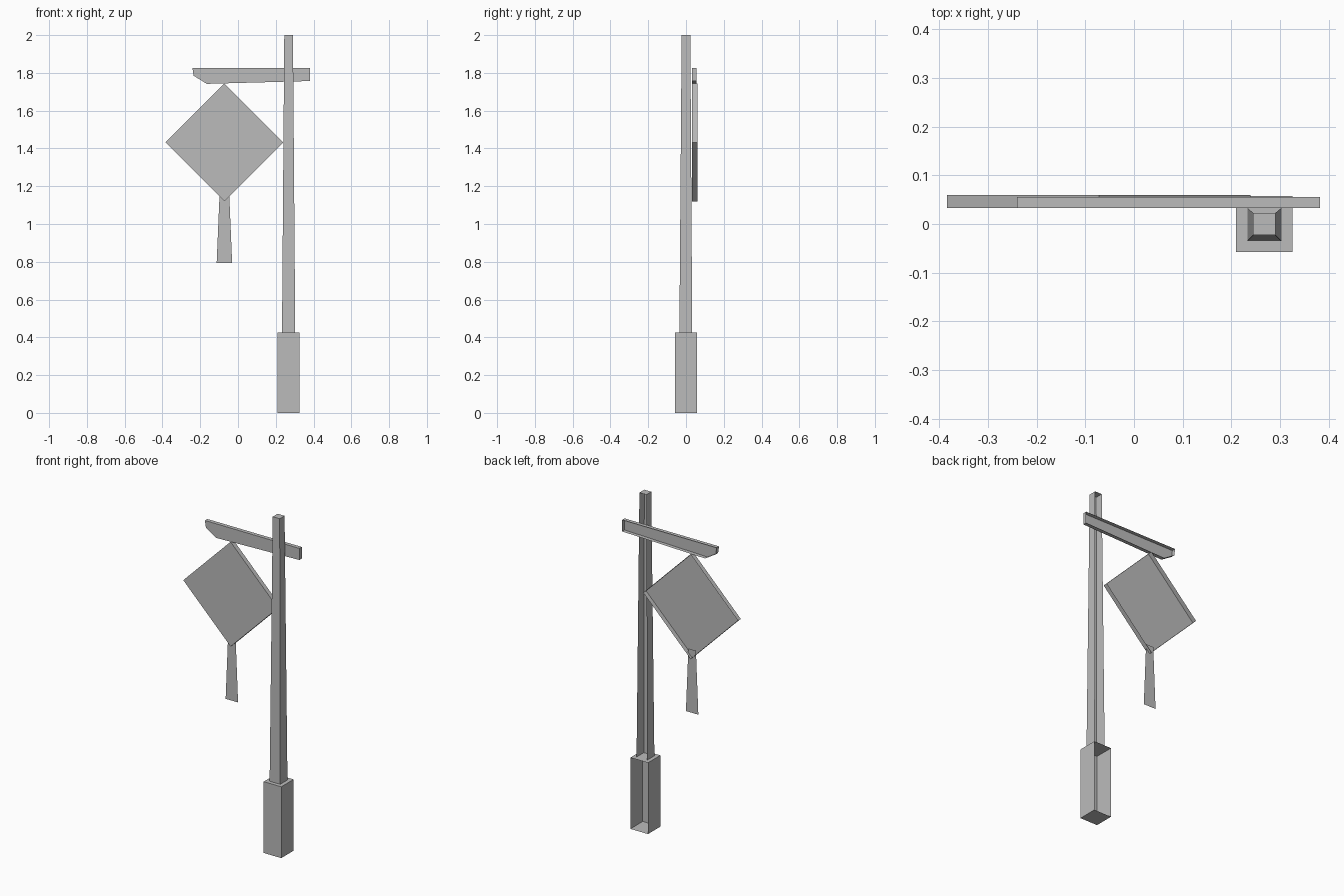
import bpy, bmesh

cube = bpy.data.objects.get("Cube")
if cube:
    bpy.data.objects.remove(cube, do_unlink=True)

GREY = (0.5, 0.5, 0.5, 1)
grey = bpy.data.materials.new("plain_grey")
grey.use_nodes = True
grey.diffuse_color = GREY
grey.node_tree.nodes["Principled BSDF"].inputs["Base Color"].default_value = GREY


def open_shell(name, profile, front, back=None, skip=()):
    """Front panel from an anticlockwise (x, z) profile, with walls running
    to an open back. front and back give y for one point or for each."""
    def depths(y):
        return y if isinstance(y, (list, tuple)) else [y] * len(profile)

    bm = bmesh.new()
    near = [bm.verts.new((x, y, z)) for (x, z), y in zip(profile, depths(front))]
    bm.faces.new(near)
    if back is not None:
        far = [bm.verts.new((x, y, z)) for (x, z), y in zip(profile, depths(back))]
        for i in range(len(profile)):
            if i not in skip:
                j = (i + 1) % len(profile)
                bm.faces.new((near[j], near[i], far[i], far[j]))
    mesh = bpy.data.meshes.new(name)
    bm.to_mesh(mesh)
    bm.free()
    mesh.materials.append(grey)
    obj = bpy.data.objects.new(name, mesh)
    bpy.context.collection.objects.link(obj)
    return obj


def trapezoid(cx, low, high, low_half, high_half):
    return [(cx - low_half, low), (cx + low_half, low),
            (cx + high_half, high), (cx - high_half, high)]


POST_X = 0.268

# Square footing, open at the back
open_shell("post_base", trapezoid(POST_X, 0, 0.425, 0.058, 0.058), -0.058, 0.058)

# Tapered post standing on the footing
open_shell("post", trapezoid(POST_X, 0.425, 2, 0.035, 0.023),
           [-0.035, -0.035, -0.023, -0.023], [0.033, 0.033, 0.023, 0.023], skip=(0,))

# Cross arm with a chamfered free end
open_shell("cross_arm", [(-0.235, 1.785), (-0.165, 1.742), (0.382, 1.757),
                         (0.382, 1.826), (-0.241, 1.826)], 0.033, 0.056)

# Diamond sign board
SIGN_X, SIGN_Z, R = -0.072, 1.432, 0.312
open_shell("sign_board", [(SIGN_X - R, SIGN_Z), (SIGN_X, SIGN_Z - R),
                          (SIGN_X + R, SIGN_Z), (SIGN_X, SIGN_Z + R)], 0.033, 0.06)

# Thin flared strip hanging under the sign
open_shell("hanging_strip", trapezoid(SIGN_X, 0.793, 1.17, 0.041, 0.025), 0.045)
